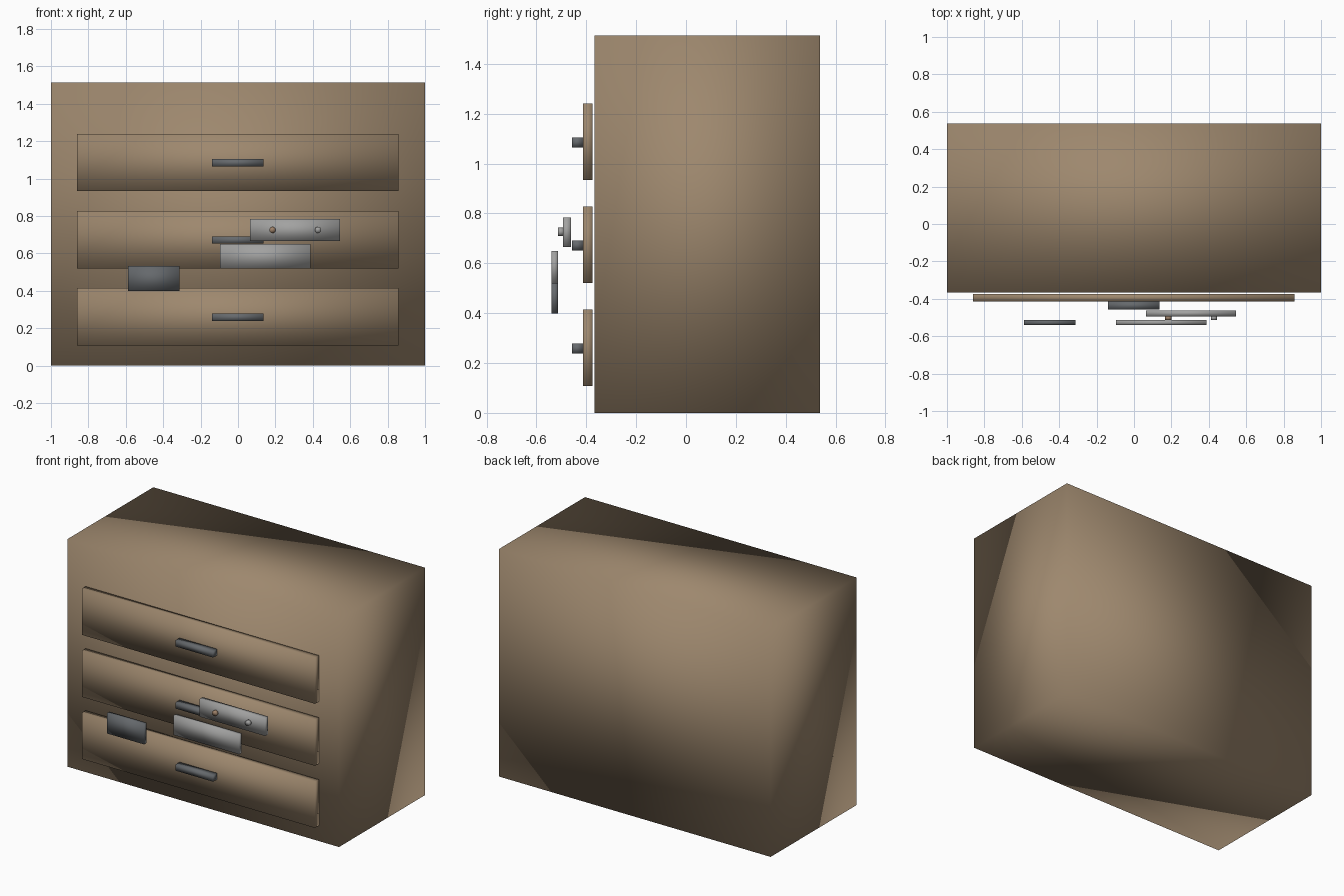
import bpy
import bmesh
import math
from mathutils import Matrix, Vector

default_cube = bpy.data.objects.get("Cube")
if default_cube:
    bpy.data.objects.remove(default_cube, do_unlink=True)


def make_material(name, rgb):
    mat = bpy.data.materials.new(name)
    mat.use_nodes = True
    color = (*rgb, 1.0)
    mat.diffuse_color = color
    mat.node_tree.nodes["Principled BSDF"].inputs["Base Color"].default_value = color
    return mat


wood = make_material("brown wood", (0.34, 0.245, 0.155))
dark_metal = make_material("dark grey metal", (0.13, 0.14, 0.15))
light_metal = make_material("light grey metal", (0.36, 0.36, 0.355))
brass = make_material("dull brass", (0.34, 0.22, 0.14))


def finish(name, bm, mat):
    # Shared corners are smooth shaded for soft gradients across the faces
    for face in bm.faces:
        face.smooth = True
    mesh = bpy.data.meshes.new(name)
    bm.to_mesh(mesh)
    bm.free()
    mesh.materials.append(mat)
    obj = bpy.data.objects.new(name, mesh)
    bpy.context.collection.objects.link(obj)
    return obj


def box(name, mat, xs, ys, zs):
    """Box spanning the given ranges."""
    spans = (xs, ys, zs)
    centre = Vector([(a + b) / 2 for a, b in spans])
    size = Vector([b - a for a, b in spans])
    bm = bmesh.new()
    bmesh.ops.create_cube(bm, size=1.0)
    bmesh.ops.scale(bm, vec=size, verts=bm.verts)
    bmesh.ops.translate(bm, vec=centre, verts=bm.verts)
    return finish(name, bm, mat)


def screw(name, mat, x, z, ys, radius):
    """Short cylinder lying along y."""
    bm = bmesh.new()
    place = Matrix.Translation((x, sum(ys) / 2, z)) @ Matrix.Rotation(math.pi / 2, 4, "X")
    bmesh.ops.create_cone(bm, cap_ends=True, segments=16, radius1=radius,
                          radius2=radius, depth=ys[1] - ys[0], matrix=place)
    return finish(name, bm, mat)


# Cabinet body
box("cabinet_body", wood, (-1, 1), (-0.366, 0.538), (0, 1.514))

# Three drawer fronts, each with a bar handle
for i, label in enumerate(("bottom", "middle", "top")):
    base = 0.107 + i * 0.413
    box(label + "_drawer", wood, (-0.86, 0.857), (-0.414, -0.374), (base, base + 0.307))
    box(label + "_handle", dark_metal, (-0.14, 0.137), (-0.458, -0.414),
        (base + 0.132, base + 0.172))

# Hasp plate with two screws
box("hasp_plate", light_metal, (0.063, 0.546), (-0.494, -0.462), (0.666, 0.784))
for label, mat, x in (("right", brass, 0.184), ("left", light_metal, 0.428)):
    screw(label + "_screw", mat, x, 0.726, (-0.514, -0.49), 0.017)

# Loose plates in front of the drawers
box("lower_plate", light_metal, (-0.096, 0.387), (-0.54, -0.514), (0.519, 0.65))
box("dark_plate", dark_metal, (-0.587, -0.313), (-0.54, -0.514), (0.398, 0.533))
